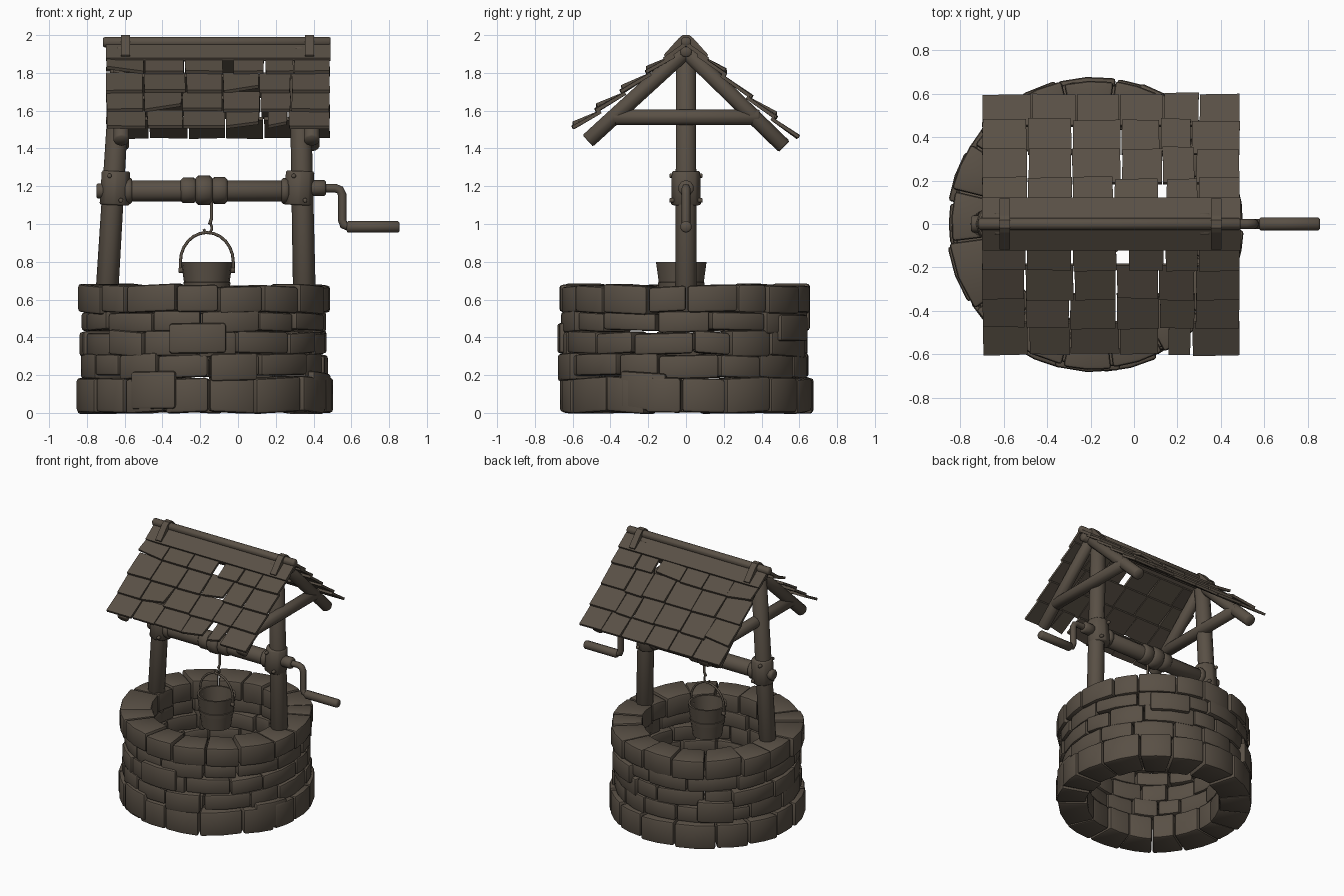
import bpy, bmesh, math, random
from mathutils import Vector

if "Cube" in bpy.data.objects:
    bpy.data.objects.remove(bpy.data.objects["Cube"])

random.seed(4)
R = random.uniform
CX = -0.18  # centre of the stone ring
mat = bpy.data.materials.new("weathered_brown")
mat.diffuse_color = (0.10, 0.08, 0.06, 1)
mat.use_nodes = True
mat.node_tree.nodes["Principled BSDF"].inputs["Base Color"].default_value = mat.diffuse_color


def finish(name, bm, smooth=35):
    bmesh.ops.recalc_face_normals(bm, faces=bm.faces)
    me = bpy.data.meshes.new(name)
    bm.to_mesh(me)
    bm.free()
    ob = bpy.data.objects.new(name, me)
    bpy.context.collection.objects.link(ob)
    me.materials.append(mat)
    if smooth:
        bpy.ops.object.select_all(action='DESELECT')
        ob.select_set(True)
        bpy.context.view_layer.objects.active = ob
        bpy.ops.object.shade_smooth_by_angle(angle=math.radians(smooth))
    return ob


def bevel_sharp(bm, width, segs=2):
    bmesh.ops.recalc_face_normals(bm, faces=bm.faces)
    edges = [e for e in bm.edges if len(e.link_faces) == 2 and e.calc_face_angle(0) > 0.7]
    bmesh.ops.bevel(bm, geom=edges, offset=width, segments=segs, profile=0.5,
                    affect='EDGES', clamp_overlap=True)


def rod(name, p, q, r1, r2=None, n=10, bevel=0.008):
    """Round bar from p to q."""
    p, q = Vector(p), Vector(q)
    d = q - p
    bm = bmesh.new()
    bmesh.ops.create_cone(bm, cap_ends=True, segments=n, radius1=r1,
                          radius2=r2 or r1, depth=d.length)
    if bevel:
        bevel_sharp(bm, bevel, 1)
    m = d.to_track_quat('Z', 'Y').to_matrix().to_4x4()
    m.translation = (p + q) / 2
    bm.transform(m)
    return finish(name, bm, 50)


def extrude_x(name, pts, x0, x1):
    """Closed y,z profile pulled along x."""
    bm = bmesh.new()
    a = [bm.verts.new((x0, y, z)) for y, z in pts]
    b = [bm.verts.new((x1, y, z)) for y, z in pts]
    bm.faces.new(a)
    bm.faces.new(b)
    for i in range(len(pts)):
        j = (i + 1) % len(pts)
        bm.faces.new((a[i], a[j], b[j], b[i]))
    return finish(name, bm, 0)


def pipe(name, pts, r):
    """Bent bar following a path."""
    cu = bpy.data.curves.new(name, 'CURVE')
    cu.dimensions = '3D'
    cu.bevel_depth = r
    cu.bevel_resolution = 2
    cu.use_fill_caps = True
    sp = cu.splines.new('POLY')
    sp.points.add(len(pts) - 1)
    for s, p in zip(sp.points, pts):
        s.co = (*p, 1)
    ob = bpy.data.objects.new(name, cu)
    bpy.context.collection.objects.link(ob)
    cu.materials.append(mat)
    bpy.ops.object.select_all(action='DESELECT')
    ob.select_set(True)
    bpy.context.view_layer.objects.active = ob
    bpy.ops.object.convert(target='MESH')
    bpy.ops.object.shade_smooth_by_angle(angle=math.radians(50))


def stone(bm, a0, a1, r0, r1, z0, z1, segs=2):
    """Curved block between two angles, with rounded edges."""
    sb = bmesh.new()
    rings = []
    tilt = R(-0.008, 0.008)
    for k in range(segs + 1):
        t = k / segs
        a = a0 + (a1 - a0) * t
        dz = tilt * (t - 0.5) * 2
        rings.append([sb.verts.new((CX + r * math.cos(a), r * math.sin(a), z + dz))
                      for r, z in ((r0, z0), (r1, z0), (r1, z1), (r0, z1))])
    for u, v in zip(rings, rings[1:]):
        for i in range(4):
            j = (i + 1) % 4
            sb.faces.new((u[i], u[j], v[j], v[i]))
    sb.faces.new(rings[0])
    sb.faces.new(rings[-1])
    bevel_sharp(sb, 0.016)
    tmp = bpy.data.meshes.new("tmp")
    sb.to_mesh(tmp)
    sb.free()
    bm.from_mesh(tmp)
    bpy.data.meshes.remove(tmp)


# Stone courses: count, inner radius, outer radius, bottom, top, unevenness
courses = [("base_course", 17, 0.46, 0.678, 0.01, 0.185, 0.004),
           ("second_course", 15, 0.47, 0.655, 0.19, 0.305, 0.010),
           ("third_course", 15, 0.47, 0.655, 0.305, 0.43, 0.010),
           ("fourth_course", 14, 0.47, 0.655, 0.43, 0.535, 0.008),
           ("rim_course", 17, 0.45, 0.67, 0.53, 0.675, 0.006)]
for ci, (name, n, r0, r1, z0, z1, j) in enumerate(courses):
    bm = bmesh.new()
    step = 2 * math.tau / (2 * n)
    cuts = [(i + 0.5 * (ci % 2)) * step + R(-0.18, 0.18) * step for i in range(n)]
    cuts.append(cuts[0] + math.tau)
    for a, b in zip(cuts, cuts[1:]):
        low = 0 if ci == 0 else z0 + R(-j, j)
        stone(bm, a + 0.006, b - 0.006, r0 + R(-0.015, 0.015), r1 + R(-0.012, 0.008),
              max(low, 0.009), z1 + R(-j, j))
    if ci == 0:
        for v in bm.verts:
            v.co.z -= 0.008 * max(0, 1 - v.co.z / 0.1)
    finish(name, bm, 40)

# Larger odd stones standing proud of the wall
bm = bmesh.new()
for deg, half, z0, z1 in ((246, 11, 0.02, 0.22), (267, 13, 0.315, 0.475), (-20, 11, 0.015, 0.215),
                          (284, 11, 0.17, 0.315), (130, 11, 0.2, 0.36), (60, 12, 0.38, 0.52)):
    stone(bm, math.radians(deg - half), math.radians(deg + half), 0.5, 0.682, z0, z1)
finish("odd_stones", bm, 40)

# Posts, iron collars and bolts
for side, xb, xt, xc in (("left", -0.705, -0.615, -0.65), ("right", 0.355, 0.325, 0.325)):
    rod(side + "_post", (xb, 0, 0.45), (xt, 0, 1.94), 0.061, 0.054)
    rod(side + "_post_collar", (xc - 0.004, 0, 1.10), (xc + 0.004, 0, 1.28), 0.082, 0.078, 8)
    for k, (dx, z) in enumerate(((-0.03, 1.255), (0.03, 1.125))):
        for s in (-1, 1):
            rod(f"{side}_bolt_{k}_{s}", (xc + dx, s * 0.06, z), (xc + dx, s * 0.088, z), 0.013, n=8, bevel=0.004)

# Windlass drum with rope windings
rod("windlass_drum", (-0.66, 0, 1.175), (0.32, 0, 1.175), 0.056, n=12)
rod("left_axle_end", (-0.75, 0, 1.175), (-0.65, 0, 1.175), 0.04)
rod("left_drum_ring", (-0.60, 0, 1.175), (-0.56, 0, 1.175), 0.068)
rod("right_drum_ring", (0.23, 0, 1.175), (0.27, 0, 1.175), 0.068)
for k, (x0, x1, r) in enumerate(((-0.305, -0.22, 0.068), (-0.225, -0.135, 0.078), (-0.14, -0.055, 0.071))):
    rod(f"rope_winding_{k}", (x0, 0, 1.178), (x1, 0, 1.178), r, n=12, bevel=0.014)

# Crank
rod("crank_collar", (0.38, 0, 1.19), (0.465, 0, 1.19), 0.042)
pipe("crank_arm", [(0.33, 0, 1.19), (0.515, 0, 1.19), (0.54, 0, 1.18), (0.552, 0, 1.155),
                   (0.552, 0, 1.02), (0.56, 0, 0.995), (0.59, 0, 0.985), (0.66, 0, 0.985)], 0.023)
rod("crank_handle", (0.575, 0, 0.985), (0.855, 0, 0.985), 0.031)

# Rope, hook, bail and bucket
BX, BY = -0.165, -0.025
pipe("rope", [(-0.14, -0.02, 1.15), (-0.14, -0.02, 1.03), (-0.15, BY, 1.0)], 0.009)
pipe("hook", [(BX + 0.022 * math.cos(t) + 0.005, BY, 0.98 + 0.028 * math.sin(t))
              for t in [math.radians(a) for a in range(80, -200, -35)]], 0.007)
pipe("bucket_bail", [(BX - 0.14, BY, 0.75)]
     + [(BX - 0.14 * math.cos(math.pi * k / 12), BY, 0.80 + 0.155 * math.sin(math.pi * k / 12))
        for k in range(13)] + [(BX + 0.14, BY, 0.75)], 0.008)
bm = bmesh.new()
prof = [(0, 0.56), (0.103, 0.56), (0.117, 0.66), (0.122, 0.662), (0.125, 0.69), (0.121, 0.692),
        (0.136, 0.80), (0.122, 0.80), (0.092, 0.585), (0, 0.585)]
vs = [bm.verts.new((BX + r, BY, z)) for r, z in prof]
es = [bm.edges.new(e) for e in zip(vs, vs[1:])]
bmesh.ops.spin(bm, geom=vs + es, cent=(BX, BY, 0), axis=(0, 0, 1), angle=math.tau, steps=18)
bmesh.ops.remove_doubles(bm, verts=bm.verts, dist=0.0005)
finish("bucket", bm, 30)
for s in (-1, 1):
    rod(f"bucket_ear_{s}", (BX + s * 0.115, BY, 0.755), (BX + s * 0.15, BY, 0.755), 0.016, n=8, bevel=0.004)

# Roof frame
for side, x in (("left", -0.617), ("right", 0.39)):
    rod(side + "_front_rafter", (x, -0.52, 1.44), (x, 0.01, 1.925), 0.044, n=8)
    rod(side + "_back_rafter", (x, 0.52, 1.41), (x, -0.01, 1.925), 0.044, n=8)
    rod(side + "_tie_beam", (x, -0.39, 1.565), (x, 0.39, 1.565), 0.045, n=8)
rod("ridge_support", (-0.68, 0, 1.915), (0.47, 0, 1.915), 0.035, n=8)

# Ridge cap, pole and straps
extrude_x("ridge_boards", [(-0.122, 1.88), (0, 1.967), (0.122, 1.88), (0.112, 1.862), (0, 1.942), (-0.112, 1.862)],
          -0.70, 0.49)
rod("ridge_pole", (-0.715, 0, 1.962), (0.49, 0, 1.964), 0.03, n=8)
for side, x in (("left", -0.595), ("right", 0.378)):
    extrude_x(side + "_ridge_strap", [(-0.118, 1.895), (-0.04, 1.982), (-0.018, 2.0), (0.018, 2.0), (0.04, 1.982),
                                      (0.118, 1.895), (0.106, 1.878), (0, 1.955), (-0.106, 1.878)],
              x - 0.024, x + 0.024)

# Shingles: four overlapping rows per slope, uneven, with a few wide gaps
rows = [0.09, 0.215, 0.35, 0.48, 0.60]
gaps = {(-1, 0): (2, 0.03), (1, 0): (3, 0.018), (-1, 3): (3, 0.025)}
for side, slope, name in ((-1, 0.755, "front_shingles"), (1, 0.86, "back_shingles")):
    bm = bmesh.new()

    def surf(y):
        return 1.883 - slope * (y - 0.115)

    for r in range(4):
        xs = [-0.698] + [x + R(-0.022, 0.022) for x in (-0.48, -0.28, -0.07, 0.13, 0.28)] + [0.488]
        for i in range(6):
            gi, gw = gaps.get((side, r), (-1, 0))
            x0 = xs[i] + (gw if gi == i - 1 else 0.003)
            x1 = xs[i + 1] - (gw if gi == i else 0.003)
            y0, y1 = rows[r] - 0.025, rows[r + 1]
            ext = R(-0.007, 0.005)
            curl = [R(0, 0.006), R(0, 0.006)]
            if random.random() < 0.15:
                curl[random.randint(0, 1)] += 0.025
            top = [(x0, y0, surf(y0) - 0.024), (x1, y0, surf(y0) - 0.024),
                   (x1 + R(-0.005, 0.003), y1 + ext, surf(y1) + curl[0]),
                   (x0 + R(-0.003, 0.005), y1 + ext + R(-0.006, 0.006), surf(y1) + curl[1])]
            a = [bm.verts.new((x, side * y, z)) for x, y, z in top]
            b = [bm.verts.new((x, side * (y - 0.008), z - 0.016)) for x, y, z in top]
            bm.faces.new(a)
            bm.faces.new(b[::-1])
            for k in range(4):
                m = (k + 1) % 4
                bm.faces.new((a[k], b[k], b[m], a[m]))
    finish(name, bm, 0)
